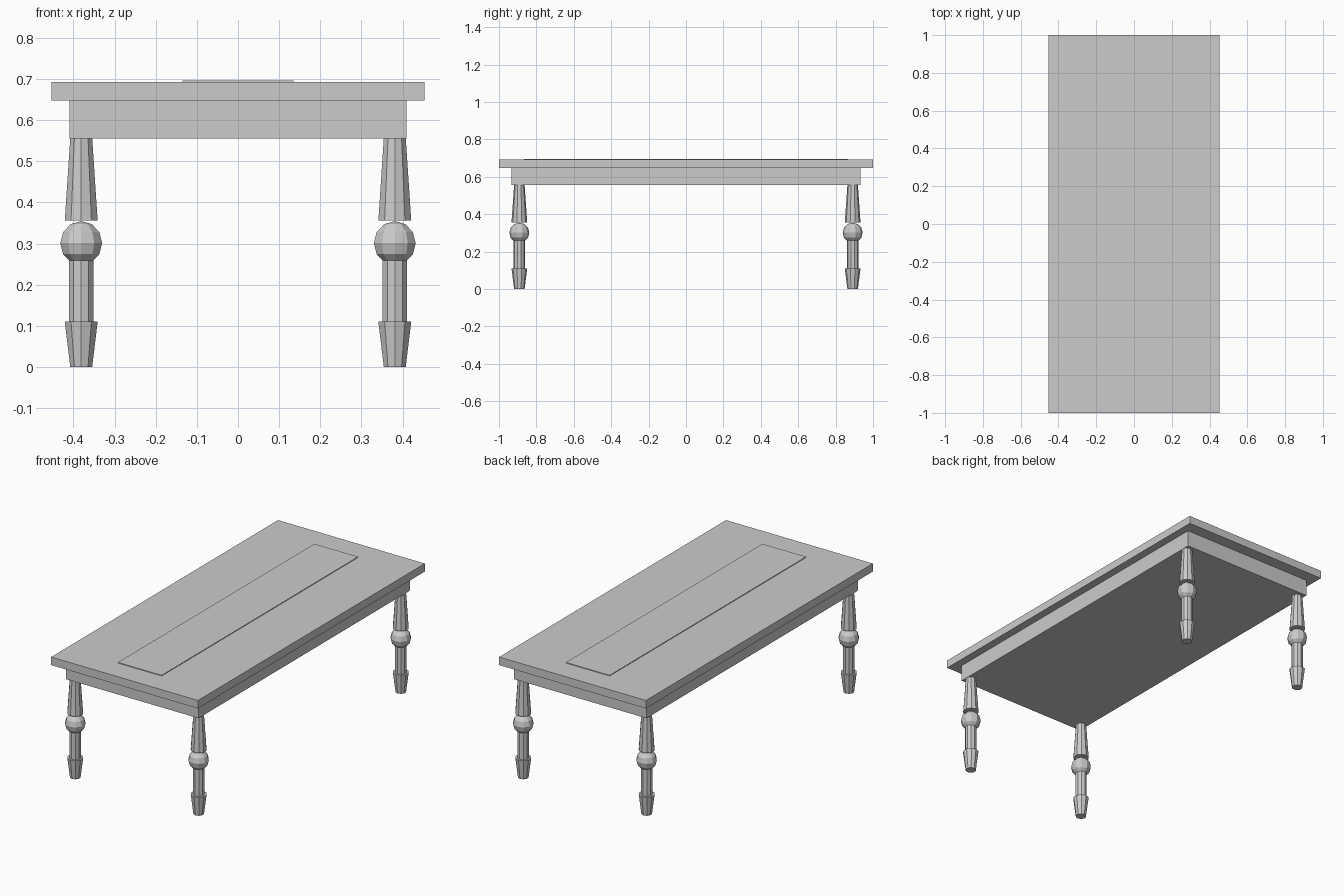
import bpy
import math

if "Cube" in bpy.data.objects:
    bpy.data.objects.remove(bpy.data.objects["Cube"])

grey = bpy.data.materials.new("plain_grey")
grey.diffuse_color = (0.6, 0.6, 0.6, 1)
grey.use_nodes = True
grey.node_tree.nodes["Principled BSDF"].inputs["Base Color"].default_value = grey.diffuse_color


def finish(name):
    ob = bpy.context.object
    ob.name = name
    ob.data.materials.clear()
    ob.data.materials.append(grey)
    return ob


def slab(name, half_x, half_y, z0, z1):
    bpy.ops.mesh.primitive_cube_add(size=1, location=(0, 0, (z0 + z1) / 2))
    ob = finish(name)
    ob.scale = (2 * half_x, 2 * half_y, z1 - z0)
    bpy.ops.object.transform_apply(location=False, rotation=False, scale=True)


def taper(name, x, y, z0, z1, r0, r1):
    bpy.ops.mesh.primitive_cone_add(vertices=SIDES, radius1=r0, radius2=r1,
                                    depth=z1 - z0, location=(x, y, (z0 + z1) / 2))
    finish(name)


SIDES = 10

# Table top, raised centre panel and apron
slab("table_top", 0.453, 1.0, 0.647, 0.692)
slab("centre_panel", 0.135, 0.866, 0.690, 0.696)
slab("apron", 0.409, 0.933, 0.555, 0.648)

# Four turned legs: foot, shaft, ball and upper taper
for sx, side in ((-1, "left"), (1, "right")):
    for sy, end in ((-1, "front"), (1, "back")):
        x, y = sx * 0.381, sy * 0.891
        leg = f"{end}_{side}_leg"
        taper(leg + "_foot", x, y, 0.0, 0.11, 0.028, 0.042)
        taper(leg + "_shaft", x, y, 0.109, 0.27, 0.031, 0.031)
        bpy.ops.mesh.primitive_uv_sphere_add(segments=SIDES, ring_count=6,
                                             radius=0.0535, location=(x, y, 0.301))
        finish(leg + "_ball")
        taper(leg + "_upper", x, y, 0.356, 0.557, 0.042, 0.028)
